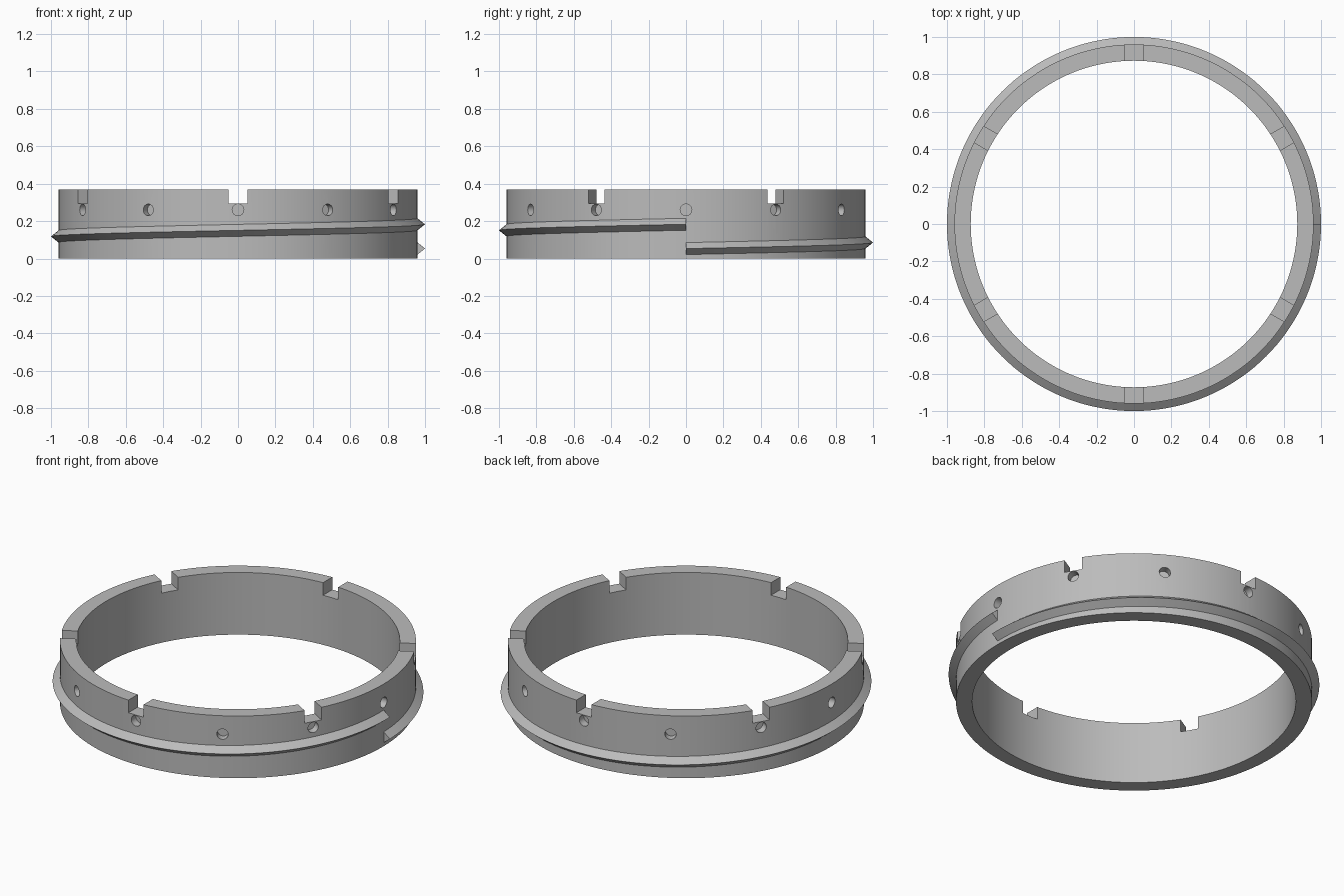
import bpy, bmesh, math
from mathutils import Matrix, Vector

if "Cube" in bpy.data.objects:
    bpy.data.objects.remove(bpy.data.objects["Cube"])

R_OUT, R_IN, HEIGHT = 0.96, 0.873, 0.37
SEGS = 144

grey = bpy.data.materials.new("plain_grey")
grey.diffuse_color = (0.5, 0.5, 0.5, 1)
grey.use_nodes = True
grey.node_tree.nodes["Principled BSDF"].inputs["Base Color"].default_value = grey.diffuse_color


def make_object(name, bm):
    bmesh.ops.recalc_face_normals(bm, faces=bm.faces)
    mesh = bpy.data.meshes.new(name)
    bm.to_mesh(mesh)
    bm.free()
    mesh.materials.append(grey)
    ob = bpy.data.objects.new(name, mesh)
    bpy.context.collection.objects.link(ob)
    return ob


def sweep(name, profile_at, steps, closed):
    """Sweep a closed (radius, z) profile round the z axis for one turn."""
    bm = bmesh.new()
    rings = []
    for i in range(steps if closed else steps + 1):
        a = 2 * math.pi * i / steps
        rings.append([bm.verts.new((r * math.cos(a), r * math.sin(a), z))
                      for r, z in profile_at(i / steps)])
    n = len(rings[0])
    for i in range(steps):
        p, q = rings[i], rings[(i + 1) % len(rings)]
        for j in range(n):
            k = (j + 1) % n
            bm.faces.new((p[j], q[j], q[k], p[k]))
    if not closed:
        bm.faces.new(rings[0])
        bm.faces.new(rings[-1])
    return make_object(name, bm)


def smooth(ob):
    bpy.ops.object.select_all(action='DESELECT')
    ob.select_set(True)
    bpy.context.view_layer.objects.active = ob
    bpy.ops.object.shade_smooth_by_angle(angle=math.radians(25))


# Collar body
body = sweep("collar_ring", lambda t: [(R_IN, 0), (R_OUT, 0), (R_OUT, HEIGHT), (R_IN, HEIGHT)],
             SEGS, True)

# Cutters: six rim notches and twelve blind holes in the outer wall
bm = bmesh.new()
for k in range(6):
    turn = Matrix.Rotation(math.radians(30 + 60 * k), 4, 'Z')
    bmesh.ops.create_cube(bm, size=1, matrix=turn @ Matrix.Translation((0.92, 0, 0.395))
                          @ Matrix.Diagonal((0.3, 0.1, 0.2, 1)))
for k in range(12):
    turn = Matrix.Rotation(math.radians(30 * k), 4, 'Z')
    bmesh.ops.create_cone(bm, cap_ends=True, segments=24, radius1=0.031, radius2=0.031, depth=0.1,
                          matrix=turn @ Matrix.Translation((0.965, 0, 0.26))
                          @ Matrix.Rotation(math.pi / 2, 4, 'Y'))
cutter = make_object("notch_and_hole_cutter", bm)
cutter.hide_render = True

cut = body.modifiers.new("cut", 'BOOLEAN')
cut.operation = 'DIFFERENCE'
cut.solver = 'EXACT'
cut.object = cutter
bpy.context.view_layer.objects.active = body
body.select_set(True)
bpy.ops.object.modifier_apply(modifier=cut.name)
bpy.data.objects.remove(cutter)
smooth(body)


# Single-turn helical thread with a V-shaped ridge
def ridge(t):
    z = 0.053 + 0.13 * t
    return [(R_OUT - 0.01, z - 0.04), (1.0, z), (R_OUT - 0.01, z + 0.04)]


thread = sweep("helical_thread", ridge, SEGS, False)
smooth(thread)
